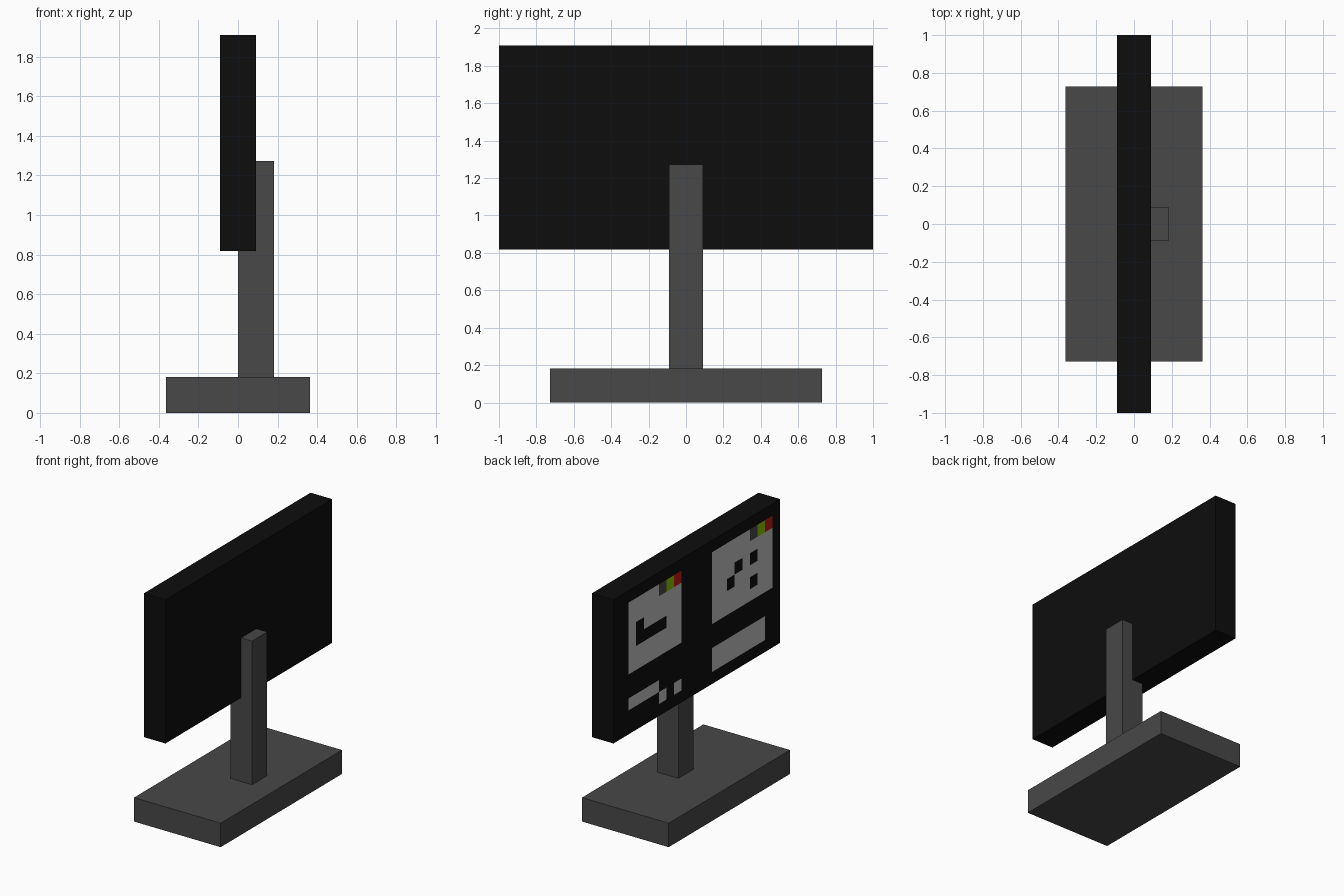
import bpy, bmesh, math
from mathutils import Vector

if "Cube" in bpy.data.objects:
    bpy.data.objects.remove(bpy.data.objects["Cube"])

U = 2 / 22  # one block; the screen is 22 blocks wide


def material(name, rgb):
    m = bpy.data.materials.new(name)
    m.diffuse_color = (*rgb, 1)
    m.use_nodes = True
    m.node_tree.nodes["Principled BSDF"].inputs["Base Color"].default_value = m.diffuse_color
    return m


BLACK = material("screen_black", (0.004, 0.004, 0.004))
GREY = material("stand_grey", (0.065, 0.065, 0.065))
LIGHT = material("window_grey", (0.53, 0.53, 0.53))
GREEN = material("button_green", (0.25, 0.52, 0.0))
RED = material("button_red", (0.52, 0.008, 0.008))


def finish(bm, name, mats):
    bmesh.ops.recalc_face_normals(bm, faces=bm.faces)
    mesh = bpy.data.meshes.new(name)
    bm.to_mesh(mesh)
    bm.free()
    for m in mats:
        mesh.materials.append(m)
    ob = bpy.data.objects.new(name, mesh)
    bpy.context.collection.objects.link(ob)
    return ob


def box(lo, hi):
    """bmesh box between two corners given in blocks"""
    bm = bmesh.new()
    bmesh.ops.create_cube(bm, size=1)
    lo, hi = Vector(lo) * U, Vector(hi) * U
    for v in bm.verts:
        v.co = (lo + hi) / 2 + v.co * (hi - lo)
    return bm


# Base slab
finish(box((-4, -8, 0), (4, 8, 2)), "base", [GREY])

# Stand: side profile stepped around the screen, extruded along y
bm = bmesh.new()
profile = [(0, 2), (2, 2), (2, 14), (1, 14), (1, 9), (0, 9)]
face = bm.faces.new([bm.verts.new((x * U, -U, z * U)) for x, z in profile])
side = bmesh.ops.extrude_face_region(bm, geom=[face])["geom"]
bmesh.ops.translate(bm, vec=(0, 2 * U, 0),
                    verts=[g for g in side if isinstance(g, bmesh.types.BMVert)])
finish(bm, "stand", [GREY])

# Display pattern: (first column, last column, first row, last row, slot)
# columns run left to right as seen by the viewer, rows from the top
areas = [
    (2, 8, 1, 6, 2), (13, 20, 1, 6, 2),                    # windows
    (3, 3, 3, 4, 0), (4, 6, 4, 4, 0),                      # mark in left window
    (15, 15, 4, 4, 0), (16, 16, 3, 3, 0),                  # dots in right window
    (18, 18, 3, 3, 0), (18, 18, 5, 5, 0),
    (2, 5, 9, 9, 2), (6, 6, 10, 10, 2), (8, 8, 10, 10, 2),  # lower left strip
    (13, 19, 9, 10, 2),                                    # lower right panel
]
for c in (6, 18):                                          # window buttons
    areas += [(c + i, c + i, 1, 1, slot) for i, slot in enumerate((1, 3, 4))]

# Screen: box whose -x face is cut into cells and coloured by the pattern
bm = box((-1, -11, 9), (1, 11, 21))
cuts = [((0, k * U, 0), (0, 1, 0)) for k in range(-10, 11)]
cuts += [((0, 0, k * U), (0, 0, 1)) for k in range(10, 21)]
for co, no in cuts:
    front = [f for f in bm.faces if f.calc_center_median().x < -U * 0.99]
    geom = front + list({e for f in front for e in f.edges}) \
        + list({v for f in front for v in f.verts})
    bmesh.ops.bisect_plane(bm, geom=geom, dist=1e-5, plane_co=co, plane_no=no)
for f in bm.faces:
    p = f.calc_center_median()
    if p.x < -U * 0.99:
        col, row = math.floor(11 - p.y / U), math.floor(21 - p.z / U)
        for c0, c1, r0, r1, slot in areas:
            if c0 <= col <= c1 and r0 <= row <= r1:
                f.material_index = slot
finish(bm, "screen", [BLACK, GREY, LIGHT, GREEN, RED])
